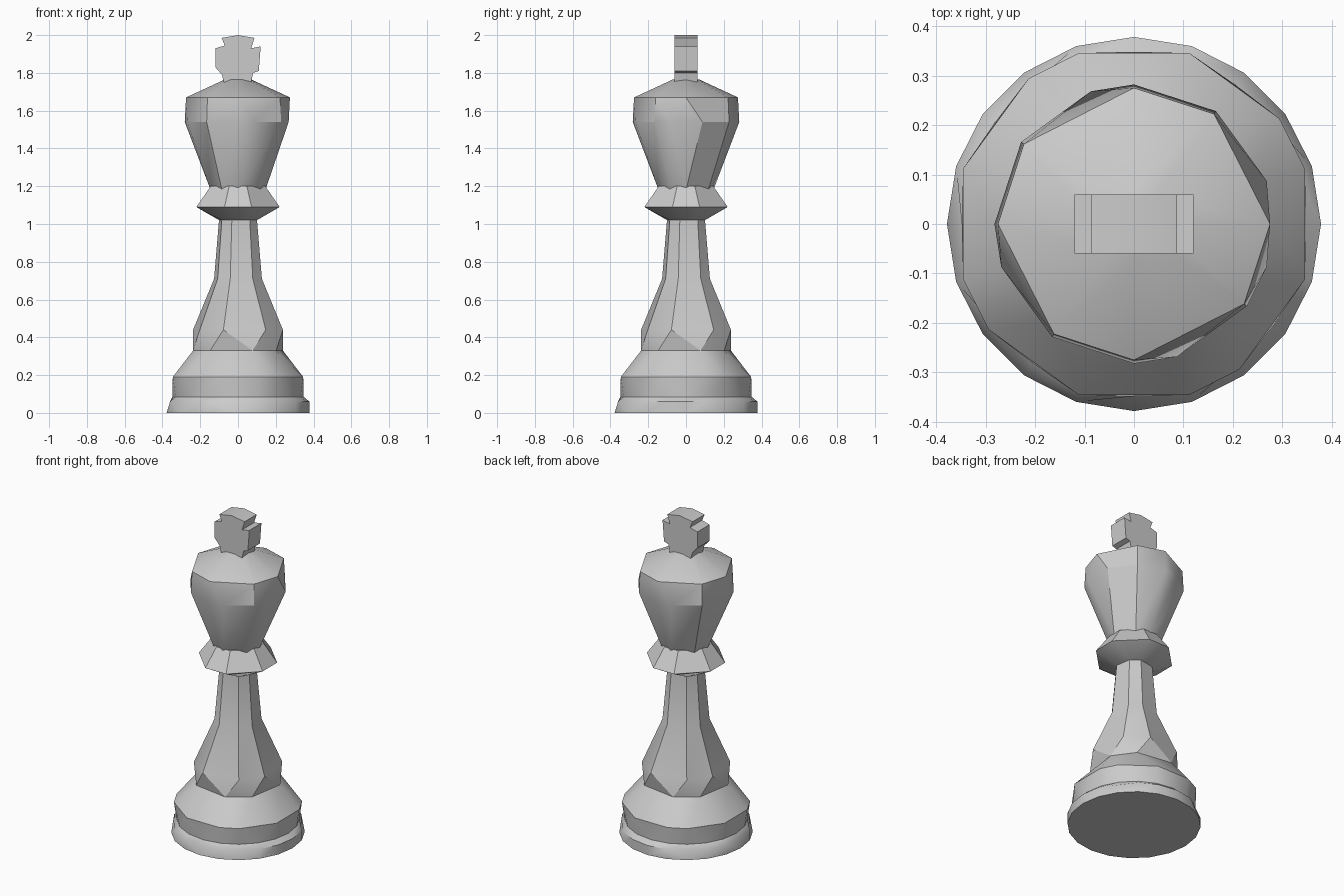
import bpy, bmesh, math

if "Cube" in bpy.data.objects:
    bpy.data.objects.remove(bpy.data.objects["Cube"], do_unlink=True)

grey = bpy.data.materials.new("stone_grey")
grey.use_nodes = True
colour = (0.6, 0.6, 0.6, 1)
grey.diffuse_color = colour
grey.node_tree.nodes["Principled BSDF"].inputs["Base Color"].default_value = colour


def finish(name, bm):
    bmesh.ops.recalc_face_normals(bm, faces=bm.faces)
    mesh = bpy.data.meshes.new(name)
    bm.to_mesh(mesh)
    bm.free()
    mesh.materials.append(grey)
    obj = bpy.data.objects.new(name, mesh)
    bpy.context.collection.objects.link(obj)
    bpy.ops.object.select_all(action="DESELECT")
    obj.select_set(True)
    bpy.context.view_layer.objects.active = obj
    bpy.ops.object.shade_smooth_by_angle(angle=math.radians(30))


def quarters(*angles):
    """Repeat a set of corner angles in all four quadrants."""
    return [a + 90 * k for k in range(4) for a in angles]


def zip_rings(bm, low, high):
    """Join two rings whose corners sit at different angles."""
    (va, aa), (vb, ab) = low, high
    n, m = len(va), len(vb)
    i = j = 0
    while i < n or j < m:
        na = aa[(i + 1) % n] + 360 * ((i + 1) // n)
        nb = ab[(j + 1) % m] + 360 * ((j + 1) // m)
        a, a2 = va[i % n], va[(i + 1) % n]
        b, b2 = vb[j % m], vb[(j + 1) % m]
        if i < n and j < m and na == nb:
            bm.faces.new((a, a2, b2, b))
            i, j = i + 1, j + 1
        elif j >= m or (i < n and na < nb):
            bm.faces.new((a, a2, b))
            i += 1
        else:
            bm.faces.new((a, b2, b))
            j += 1


def turned(name, profile):
    """Faceted turned part from (height, radius, corner angles) rings."""
    bm = bmesh.new()
    rings = []
    for z, r, angles in profile:
        verts = [bm.verts.new((r * math.cos(math.radians(a)),
                               r * math.sin(math.radians(a)), z)) for a in angles]
        rings.append((verts, angles))
    for low, high in zip(rings, rings[1:]):
        zip_rings(bm, low, high)
    bm.faces.new(rings[0][0])
    bm.faces.new(rings[-1][0])
    finish(name, bm)


full = quarters(0, 18, 36, 54, 72)
rim = [a for a in quarters(0, 18, 54, 72) if a not in (180, 270)]
waist = quarters(18, 36, 72)
foot = quarters(18, 54)
shaft = quarters(36, 72)
flange = quarters(18, 72)
crown = quarters(0, 54)
brow = quarters(0, 18, 54)[1:] + [342]

# Base disc and sloping skirt
turned("base", [(0, .378, full), (.06, .378, rim), (.085, .348, full),
                (.19, .363, waist), (.33, .25, foot)])

# Tapered stem
turned("stem", [(.33, .25, foot), (.44, .25, shaft), (.71, .133, shaft), (1.03, .105, shaft)])

# Collar
turned("collar", [(1.02, .105, shaft), (1.09, .232, flange), (1.2, .152, flange)])

# Head with shallow dome
turned("head", [(1.18, .145, crown), (1.54, .282, brow),
                (1.67, .275, crown), (1.765, .07, crown)])

# Cross finial: flat outline pushed through its thickness
outline = [(-.075, 1.75), (-.085, 1.79), (-.12, 1.83), (-.12, 1.93), (-.07, 1.945),
           (-.087, 1.985), (0, 2), (.087, 1.985), (.07, 1.93), (.12, 1.94),
           (.11, 1.81), (.08, 1.8), (.07, 1.75)]
bm = bmesh.new()
face = bm.faces.new([bm.verts.new((x, -.06, z)) for x, z in outline])
sweep = bmesh.ops.extrude_face_region(bm, geom=[face], use_keep_orig=True)
moved = [g for g in sweep["geom"] if isinstance(g, bmesh.types.BMVert)]
bmesh.ops.translate(bm, verts=moved, vec=(0, .12, 0))
finish("cross", bm)
